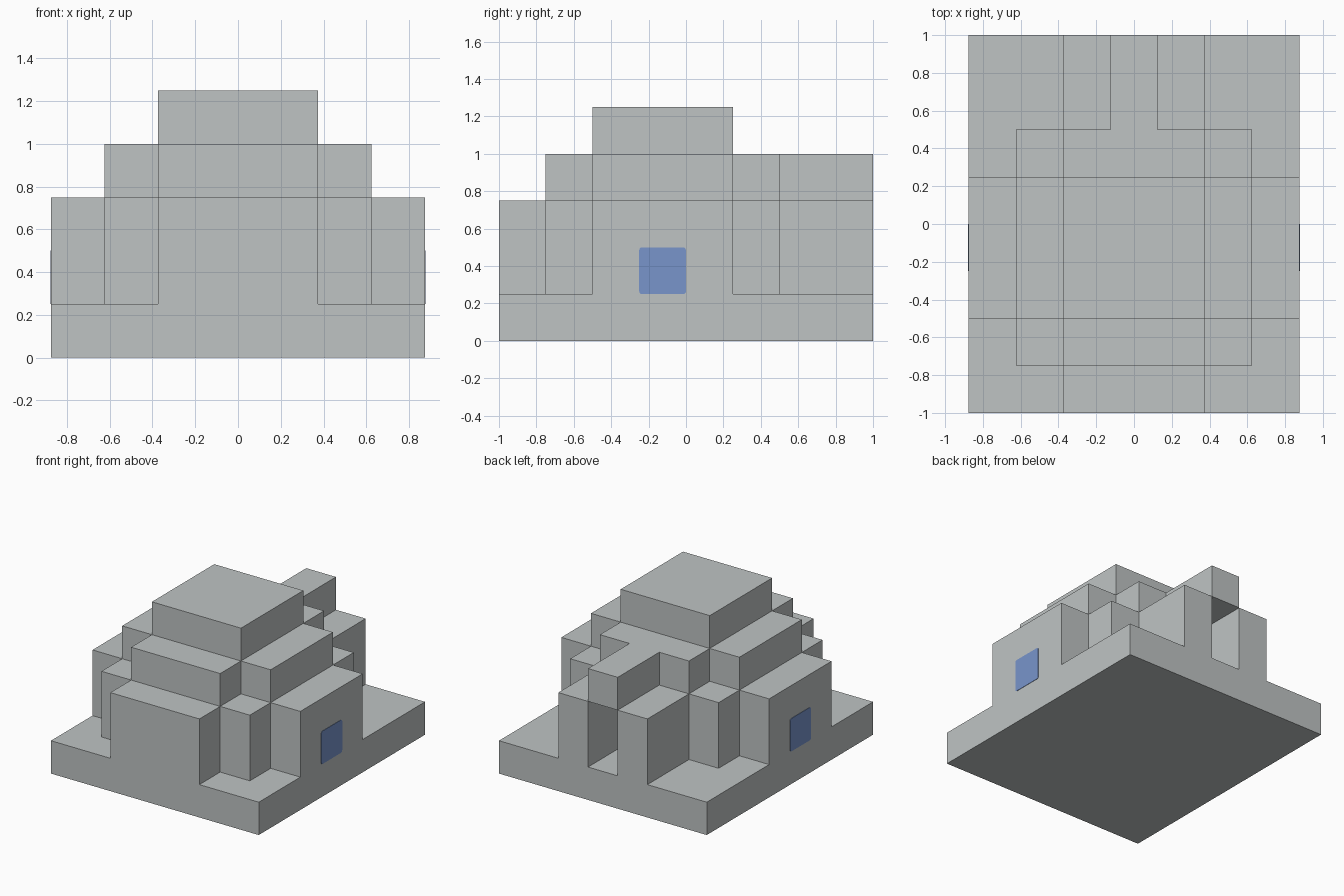
import bpy
import bmesh
from mathutils import Matrix, Vector

cube = bpy.data.objects.get("Cube")
if cube:
    bpy.data.objects.remove(cube, do_unlink=True)


def make_material(name, rgb):
    mat = bpy.data.materials.new(name)
    mat.use_nodes = True
    color = (*rgb, 1.0)
    mat.diffuse_color = color
    mat.node_tree.nodes["Principled BSDF"].inputs["Base Color"].default_value = color
    return mat


snow = make_material("pale grey snow", (0.52, 0.55, 0.55))
ice = make_material("blue window", (0.19, 0.30, 0.60))


def block(name, x, y, z, mat=snow, round_corners=0.0):
    """Box between the given (low, high) limits on each axis."""
    low, high = (Vector(p) for p in zip(x, y, z))
    bm = bmesh.new()
    place = Matrix.Translation((low + high) / 2) @ Matrix.Diagonal((*(high - low), 1))
    bmesh.ops.create_cube(bm, size=1, matrix=place)
    if round_corners:
        # Round only the edges running through the thickness
        edges = [e for e in bm.edges
                 if abs(e.verts[0].co.x - e.verts[1].co.x) > 0.001]
        bmesh.ops.bevel(bm, geom=edges, offset=round_corners, segments=3,
                        profile=0.5, affect='EDGES')
    mesh = bpy.data.meshes.new(name)
    bm.to_mesh(mesh)
    bm.free()
    mesh.materials.append(mat)
    obj = bpy.data.objects.new(name, mesh)
    bpy.context.collection.objects.link(obj)
    return obj


def pair(name, x, *args, **kwargs):
    """Matching blocks on the left (+x) and right (-x)."""
    block("left_" + name, x, *args, **kwargs)
    block("right_" + name, (-x[1], -x[0]), *args, **kwargs)


CORE_X = (-0.375, 0.375)
CORE_Y = (-0.5, 0.25)
WALL_Z = (0.25, 0.75)
RING_Z = (0.75, 1.0)

# Ground slab
block("ground_slab", (-0.875, 0.875), (-1, 1), (0, 0.25))

# Lower walls around the hollow room
block("front_wall", CORE_X, (-1, -0.75), WALL_Z)
pair("side_wall", (0.625, 0.875), CORE_Y, WALL_Z)
pair("front_corner", (0.375, 0.625), (-0.75, -0.5), WALL_Z)
pair("back_corner", (0.375, 0.625), (0.25, 0.5), WALL_Z)

# Entrance passage at the back
pair("entrance_wall", (0.125, 0.375), (0.5, 1), WALL_Z)
block("entrance_roof", (-0.125, 0.125), (0.5, 1), RING_Z)

# Upper ring and cap
block("front_ring", CORE_X, (-0.75, -0.5), RING_Z)
block("back_ring", CORE_X, (0.25, 0.5), RING_Z)
pair("side_ring", (0.375, 0.625), CORE_Y, RING_Z)
block("roof_cap", CORE_X, CORE_Y, (1.0, 1.25))

# Window plates on the side walls
pair("window", (0.872, 0.878), (-0.25, 0), (0.25, 0.5), mat=ice, round_corners=0.015)
